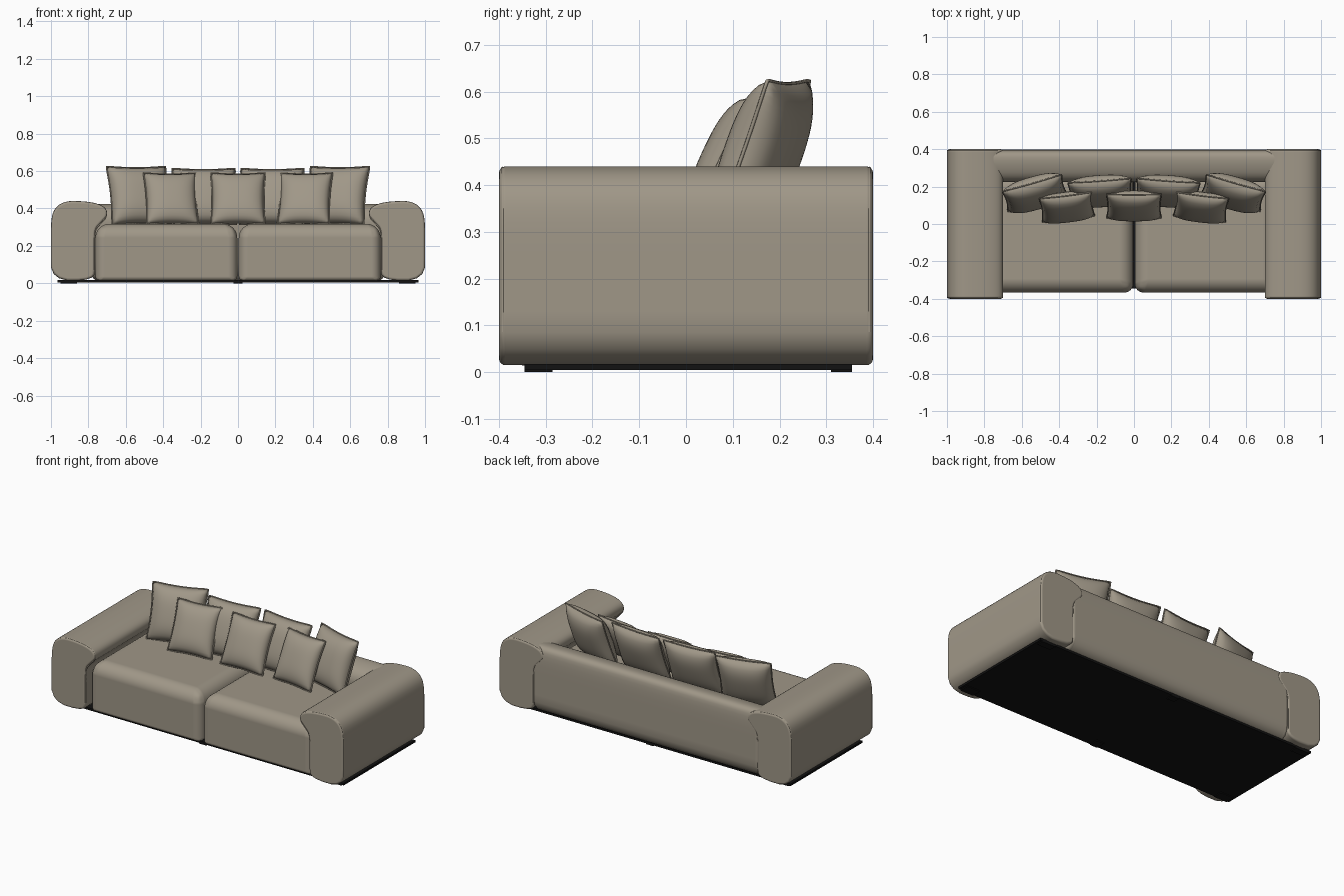
import bpy, bmesh
from math import radians
from mathutils import Matrix, Vector

if "Cube" in bpy.data.objects:
    bpy.data.objects.remove(bpy.data.objects["Cube"])


def material(name, rgb, rough):
    m = bpy.data.materials.new(name)
    m.use_nodes = True
    m.diffuse_color = (*rgb, 1)
    node = next(n for n in m.node_tree.nodes if n.type == "BSDF_PRINCIPLED")
    node.inputs["Base Color"].default_value = (*rgb, 1)
    node.inputs["Roughness"].default_value = rough
    return m


FABRIC = material("taupe fabric", (0.35, 0.31, 0.245), 0.9)
BLACK = material("black base", (0.006, 0.006, 0.006), 0.7)


def finish(bm, name, mat, smooth=True):
    bmesh.ops.recalc_face_normals(bm, faces=bm.faces)
    me = bpy.data.meshes.new(name)
    bm.to_mesh(me)
    bm.free()
    me.materials.append(mat)
    if smooth:
        me.shade_smooth()
    ob = bpy.data.objects.new(name, me)
    bpy.context.collection.objects.link(ob)
    return ob


def bevel(ob, width, segments, method):
    mod = ob.modifiers.new("rounding", "BEVEL")
    mod.width = width
    mod.segments = segments
    mod.limit_method = method
    mod.angle_limit = radians(50)
    mod.use_clamp_overlap = False
    mod.harden_normals = True


def rounded(points, rounds=2):
    # Corner cutting turns a coarse closed outline into a soft one
    for _ in range(rounds):
        out = []
        for a, b in zip(points, points[1:] + points[:1]):
            a, b = Vector(a), Vector(b)
            out += [a.lerp(b, 0.25), a.lerp(b, 0.75)]
        points = out
    return points


def extrude(name, outline, place, start, end, width):
    # place(p, t) puts outline point p at distance t along the sweep
    bm = bmesh.new()
    face = bm.faces.new([bm.verts.new(place(p, start)) for p in outline])
    ext = bmesh.ops.extrude_face_region(bm, geom=[face], use_keep_orig=True)
    verts = [v for v in ext["geom"] if isinstance(v, bmesh.types.BMVert)]
    shift = Vector(place(outline[0], end)) - Vector(place(outline[0], start))
    bmesh.ops.translate(bm, verts=verts, vec=shift)
    ob = finish(bm, name, FABRIC)
    bevel(ob, width, 4, "ANGLE")
    return ob


def box(name, lo, hi, mat):
    lo, hi = Vector(lo), Vector(hi)
    bm = bmesh.new()
    bmesh.ops.create_cube(bm, size=1, matrix=Matrix.Translation((lo + hi) / 2)
                          @ Matrix.Diagonal((*(hi - lo), 1)))
    return finish(bm, name, mat, False)


def piping(name, points, radius, cyclic):
    cu = bpy.data.curves.new(name, "CURVE")
    cu.dimensions = "3D"
    cu.bevel_depth = radius
    cu.bevel_resolution = 1
    sp = cu.splines.new("POLY")
    sp.points.add(len(points) - 1)
    for sp_pt, p in zip(sp.points, points):
        sp_pt.co = (*p, 1)
    sp.use_cyclic_u = cyclic
    cu.materials.append(FABRIC)
    ob = bpy.data.objects.new(name, cu)
    bpy.context.collection.objects.link(ob)
    return ob


# Rolled arms with piped ends
arm = [(1, 0.015), (1, 0.2), (1, 0.35), (0.975, 0.41), (0.92, 0.44), (0.84, 0.44),
       (0.76, 0.43), (0.705, 0.405), (0.697, 0.36), (0.73, 0.325), (0.762, 0.29),
       (0.766, 0.23), (0.766, 0.1), (0.766, 0.015)]
arm = rounded(arm)
for side, s in (("left", 1), ("right", -1)):
    extrude(side + "_arm", arm, lambda p, t: (s * p[0], t, p[1]), -0.4, 0.4, 0.014)
    for end, y in (("front", -0.392), ("back", 0.392)):
        path = [(s * (0.85 + (p[0] - 0.85) * 0.973), y, 0.2 + (p[1] - 0.2) * 0.982)
                for p in arm if p[1] > 0.05]
        k = next(i for i, p in enumerate(arm) if p[1] > 0.05)
        piping(f"{side}_arm_{end}_piping", path, 0.004, False)

# Backrest with a soft crown sloping to the seat
back = [(0.398, 0.015), (0.398, 0.2), (0.398, 0.38), (0.38, 0.425), (0.32, 0.425),
        (0.25, 0.40), (0.222, 0.35), (0.228, 0.28), (0.24, 0.015)]
extrude("backrest", rounded(back), lambda p, t: (t, p[0], p[1]), -0.78, 0.78, 0.03)

# Seat cushions, roundest along the top
for side, s in (("left", 1), ("right", -1)):
    x = sorted((s * 0.004, s * 0.762))
    seat = box(side + "_seat", (x[0], -0.367, 0.014), (x[1], 0.27, 0.318), FABRIC)
    bm = bmesh.new()
    bm.from_mesh(seat.data)
    weight = bm.edges.layers.float.new("bevel_weight_edge")
    for e in bm.edges:
        heights = [v.co.z > 0.2 for v in e.verts]
        e[weight] = 1.0 if all(heights) else 0.65 if any(heights) else 0.3
    bm.to_mesh(seat.data)
    bm.free()
    seat.data.shade_smooth()
    bevel(seat, 0.075, 8, "WEIGHT")


def pillow(name, centre, width, height, depth, lean, yaw):
    n = 20

    def point(u, v, face):
        puff = max(0, (1 - u ** 4) * (1 - v ** 4)) ** 0.5 * (1 - 0.2 * (u * u + v * v))
        return Vector((u * width / 2 * (1 - 0.07 * (1 - v * v) - 0.02 * u * u * v ** 8),
                       face * depth / 2 * puff,
                       v * height / 2 * (1 - 0.06 * (1 - u * u) - 0.02 * v * v * u ** 8)))

    steps = [-1 + 2 * i / n for i in range(n + 1)]
    bm = bmesh.new()
    for face in (-1, 1):
        rows = [[bm.verts.new(point(u, v, face)) for u in steps] for v in steps]
        for a, b in zip(rows, rows[1:]):
            for i in range(n):
                bm.faces.new((a[i], a[i + 1], b[i + 1], b[i]))
    bmesh.ops.remove_doubles(bm, verts=bm.verts, dist=1e-5)
    rim = [(u, -1) for u in steps[:-1]] + [(1, v) for v in steps[:-1]]
    rim += [(-u, -w) for u, w in rim]
    seam = piping(name + "_piping", [point(u, v, 0) for u, v in rim], 0.004, True)
    for ob in (finish(bm, name, FABRIC), seam):
        ob.location = centre
        ob.rotation_euler = (-radians(lean), 0, radians(yaw))


# Scatter pillows: four behind, three in front
for side, s in (("left", 1), ("right", -1)):
    pillow(side + "_outer_pillow", (s * 0.53, 0.165, 0.469), 0.335, 0.335, 0.14, 20, -16 * s)
    pillow(side + "_inner_pillow", (s * 0.18, 0.175, 0.464), 0.345, 0.325, 0.13, 21, -4 * s)
    pillow(side + "_front_pillow", (s * 0.358, 0.09, 0.453), 0.285, 0.305, 0.11, 25, -7 * s)
pillow("middle_front_pillow", (0, 0.096, 0.453), 0.295, 0.305, 0.11, 25, 0)

# Base board and feet
box("base_board", (-0.965, -0.345, 0.005), (0.965, 0.355, 0.018), BLACK)
for label, x in (("left", 0.905), ("middle", 0), ("right", -0.905)):
    half = 0.045 if x else 0.025
    for end, y0, y1 in (("front", -0.345, -0.285), ("back", 0.31, 0.355)):
        box(f"{label}_{end}_foot", (x - half, y0, 0), (x + half, y1, 0.012), BLACK)
